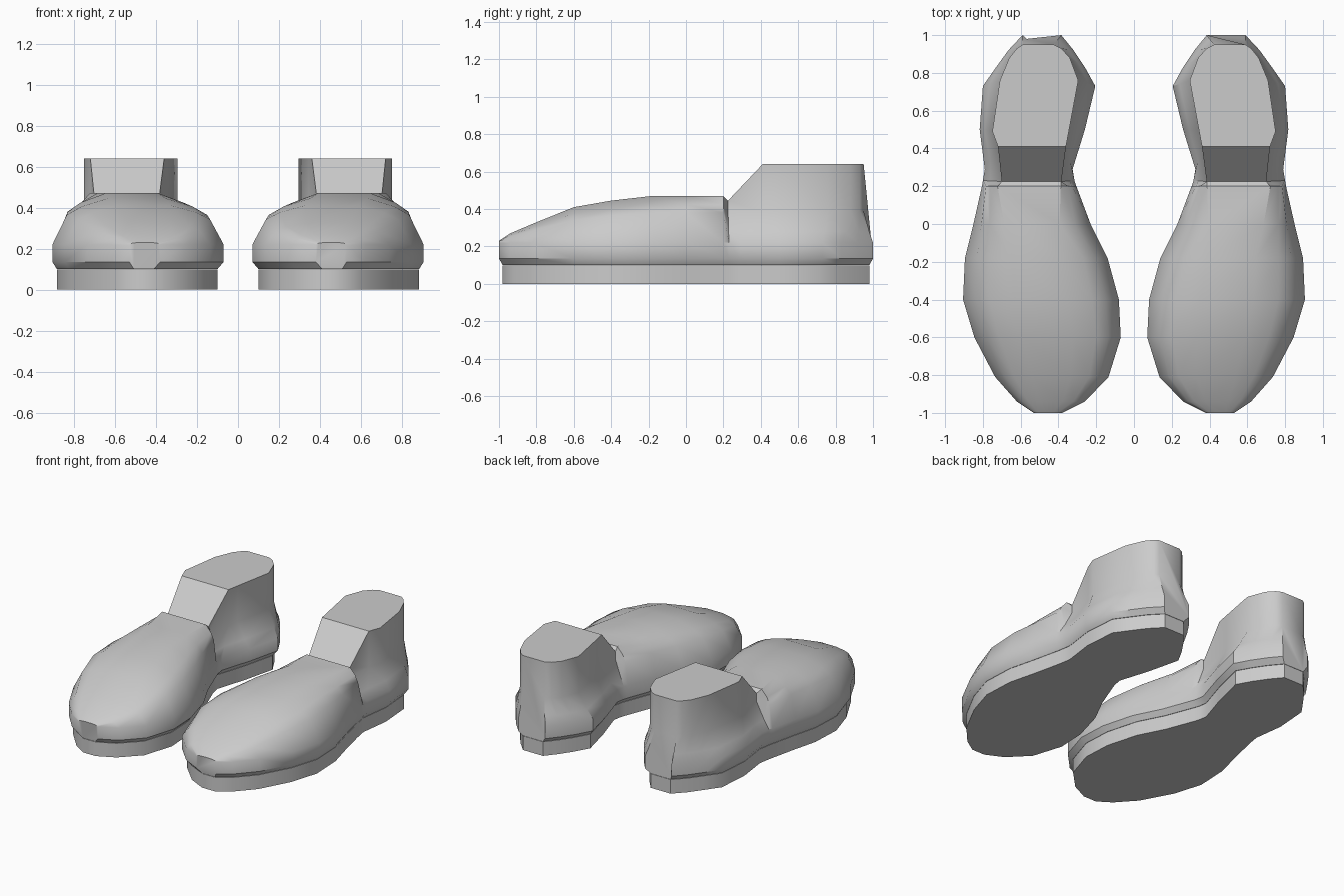
import bpy, bmesh, math

cube = bpy.data.objects.get("Cube")
if cube:
    bpy.data.objects.remove(cube)

grey = bpy.data.materials.new("plain grey")
grey.use_nodes = True
colour = (0.6, 0.6, 0.6, 1)
grey.diffuse_color = colour
grey.node_tree.nodes["Principled BSDF"].inputs["Base Color"].default_value = colour

# Footprint stations from toe to heel: y, inner x, outer x
FRONT = [(-1, .38, .53), (-.94, .26, .62), (-.81, .135, .735), (-.6, .07, .845),
         (-.4, .08, .905), (-.18, .14, .895), (0, .23, .85), (.2, .305, .805)]
BACK = [(.23, .315, .80), (.29, .325, .79), (.5, .26, .817), (.73, .205, .80),
        (.83, .26, .73), (.92, .32, .665), (1, .385, .59)]
# Height of the vamp at each front station
HEIGHT = [.23, .27, .325, .41, .445, .47, .47, .47]
# Ankle opening at each back station: y, inner x, outer x, z
ANKLE = [(.225, .385, .70, .445), (.41, .36, .72, .64), (.49, .345, .75, .64),
         (.76, .295, .71, .64), (.88, .34, .66, .64), (.93, .385, .62, .64),
         (.95, .425, .59, .64)]


def mix(a, b, t):
    return a + (b - a) * t


def section(levels):
    """Turn (y, inner, outer, z) levels into one closed cross-section."""
    inner = [(a, y, z) for y, a, b, z in levels]
    outer = [(b, y, z) for y, a, b, z in reversed(levels)]
    return inner + outer


def inset(y, a, b, z):
    return (y * .98, a + .03, b - .022, z)


def base(y, a, b):
    return [inset(y, a, b, .1), (y, a, b, .135), (y, a, b, .22)]


def loft(name, sections):
    """Skin the cross-sections, cap both ends and mirror to the other foot."""
    bm = bmesh.new()
    rings = [[bm.verts.new(p) for p in s] for s in sections]
    for r, s in zip(rings, rings[1:]):
        for i in range(len(r)):
            j = (i + 1) % len(r)
            bm.faces.new((r[i], r[j], s[j], s[i]))
    bm.faces.new(rings[0])
    bm.faces.new(rings[-1])
    bmesh.ops.recalc_face_normals(bm, faces=bm.faces)
    mesh = bpy.data.meshes.new(name)
    bm.to_mesh(mesh)
    bm.free()
    mesh.materials.append(grey)
    obj = bpy.data.objects.new(name, mesh)
    bpy.context.collection.objects.link(obj)
    bpy.ops.object.select_all(action="DESELECT")
    obj.select_set(True)
    bpy.context.view_layer.objects.active = obj
    bpy.ops.object.shade_smooth_by_angle(angle=math.radians(35))
    obj.modifiers.new("other_foot", "MIRROR").use_mirror_merge = False


# Soles
loft("soles", [section([inset(*s, 0), inset(*s, .098)]) for s in FRONT + BACK])

# Uppers: rounded vamp, then ankle flaring into the heel
sections = []
for (y, a, b), h in zip(FRONT, HEIGHT):
    levels = base(y, a, b)
    narrow = .5 if y > .1 else .8 if y > -.1 else 1
    for side, rise in ((.085, .64), (.17, .82), (.33, 1)):
        d = side * (b - a) * narrow
        levels.append((y, a + d, b - d, mix(.22, h, rise)))
    sections.append(section(levels))
for (y, a, b), (ty, ta, tb, tz) in zip(BACK, ANKLE):
    levels = base(y, a, b)
    for t, z in ((.4, .28), (1, .39), (1, tz)):
        levels.append((mix(y, ty, t), mix(a, ta, t), mix(b, tb, t), z))
    sections.append(section(levels))
loft("uppers", sections)
